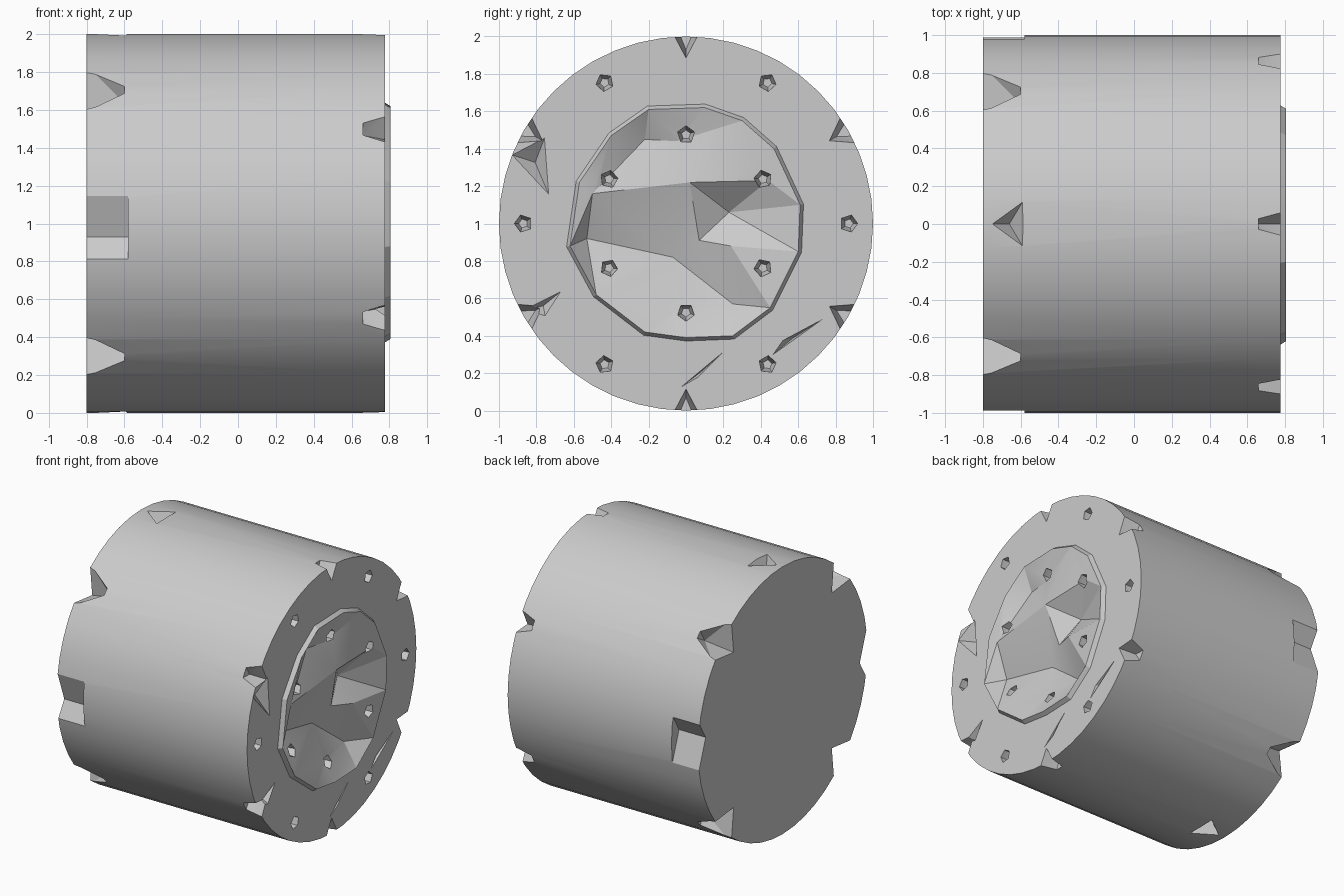
import bpy, bmesh, math
from mathutils import Vector
from mathutils.geometry import delaunay_2d_cdt

cube = bpy.data.objects.get("Cube")
if cube:
    bpy.data.objects.remove(cube, do_unlink=True)

SIDES, BACK, FACE, LIP = 48, -0.8, 0.775, 0.805

grey = bpy.data.materials.new("plain grey")
grey.use_nodes = True
grey.diffuse_color = (0.6, 0.6, 0.6, 1)
grey.node_tree.nodes["Principled BSDF"].inputs["Base Color"].default_value = (0.6, 0.6, 0.6, 1)


def make_object(name, bm):
    bmesh.ops.recalc_face_normals(bm, faces=bm.faces)
    mesh = bpy.data.meshes.new(name)
    bm.to_mesh(mesh)
    bm.free()
    mesh.materials.append(grey)
    obj = bpy.data.objects.new(name, mesh)
    bpy.context.collection.objects.link(obj)
    return obj


def polar(x, radius, degrees, tangent=0.0):
    """Point on the drum, with a sideways offset along the rim."""
    a = math.radians(degrees)
    return Vector((x, radius * math.cos(a) - tangent * math.sin(a),
                   1 + radius * math.sin(a) + tangent * math.cos(a)))


# Front face: outer edge, raised lip, crumpled centre
outer = [polar(FACE, 1, 360 * i / SIDES) for i in range(SIDES)]
lip_outline = [(.1, 1.62), (-.2, 1.61), (-.4, 1.47), (-.57, 1.22), (-.62, .88),
               (-.48, .62), (-.22, .42), (0, .39), (.25, .4), (.45, .55),
               (.6, .85), (.61, 1.1), (.47, 1.4), (.3, 1.55)]
lip = [Vector((LIP, y, z)) for y, z in lip_outline]
foot = [Vector((FACE, y * 1.03, 1 + (z - 1) * 1.03)) for y, z in lip_outline]
dents = [Vector((x, y, z)) for y, z, x in (
    (.02, 1.22, .8), (.44, 1.23, .8), (.23, 1.06, .66), (-.07, .82, .66),
    (.24, .88, .78), (.25, .57, .7), (-.05, .54, .74), (-.53, .92, .68),
    (-.5, 1.16, .79), (-.22, 1.45, .72), (-.05, 1.44, .75), (.07, .91, .72))]
points = outer + foot + lip + dents


def loop_edges(start, count):
    return [(start + i, start + (i + 1) % count) for i in range(count)]


n = len(lip)
edges = loop_edges(0, SIDES) + loop_edges(SIDES, n) + loop_edges(SIDES + n, n)
flat = [Vector((p.y, p.z)) for p in points]
_, _, triangles, origin, _, _ = delaunay_2d_cdt(flat, edges, [], 0, 1e-5)

# Drum: crumpled front, round side, flat back
bm = bmesh.new()
front = [bm.verts.new(p) for p in points]
back = [bm.verts.new((BACK, p.y, p.z)) for p in outer]
for tri in triangles:
    bm.faces.new([front[origin[i][0]] for i in tri])
for i in range(SIDES):
    j = (i + 1) % SIDES
    bm.faces.new((front[i], back[i], back[j], front[j]))
bm.faces.new(back)
drum = make_object("drum", bm)

# Cutters
cut = bmesh.new()


def carve(corners):
    bmesh.ops.convex_hull(cut, input=[cut.verts.new(p) for p in corners])


def bolt_hole(radius, degrees):
    centre = polar(0, radius, degrees)
    corners = []
    for x, r in ((0.84, 0.05), (0.71, 0.045), (0.66, 0.025)):
        for k in range(5):
            a = math.radians(72 * k + degrees)
            corners.append(Vector((x, centre.y + r * math.cos(a), centre.z + r * math.sin(a))))
    carve(corners)


def rim_notch(x_out, x_in, degrees, width, depth, taper=0.5):
    """Wedge cut into the edge of the drum, narrowing inwards."""
    carve([polar(x_out, 1.05, degrees, width), polar(x_out, 1.05, degrees, -width),
           polar(x_out, 1 - depth, degrees),
           polar(x_in, 1.05, degrees, width * taper), polar(x_in, 1.05, degrees, -width * taper),
           polar(x_in, 1 - depth * 0.5, degrees)])


for k in range(6):
    bolt_hole(0.87, 60 * k)
    bolt_hole(0.475, 30 + 60 * k)
    size = 0.1 if k in (1, 4) else 0.13
    rim_notch(0.84, 0.66, 30 + 60 * k, size, 0.14)

# Torn slivers in the front rim
for y1, z1, y2, z2, y3, z3 in ((-.71, .1 + 1, -.74, 1.5, -.97, 1.38),
                               (.24, .35, -.06, .1, .06, .17),
                               (.43, .27, .78, .52, .5, .37),
                               (-.64, .66, -.9, .53, -.75, .49)):
    tear = [Vector((0.8, y1, z1)), Vector((0.8, y2, z2)), Vector((0.8, y3, z3))]
    middle = sum(tear, Vector()) / 3
    carve(tear + [Vector((0.7, middle.y, middle.z))])

# Back rim: long slots at the sides, pockets above and below, corner notches
for degrees in (0, 180):
    carve([polar(x, r, degrees, t) for x in (-0.85, -0.58)
           for r, t in ((1.04, 0.29), (1.04, -0.29), (0.91, 0.07))])
for degrees in (90, 270):
    carve([polar(-0.57, 1.03, degrees, 0.15), polar(-0.57, 1.03, degrees, -0.15),
           polar(-0.77, 1.03, degrees), polar(-0.66, 0.87, degrees)])
for degrees in (45, 135, 225, 315):
    rim_notch(-0.85, -0.6, degrees, 0.2, 0.2, 0.2)

cutter = make_object("notch_cutter", cut)
cutter.hide_render = True
carving = drum.modifiers.new("carving", 'BOOLEAN')
carving.operation = 'DIFFERENCE'
carving.solver = 'EXACT'
carving.use_self = True
carving.object = cutter

bpy.ops.object.select_all(action='DESELECT')
bpy.context.view_layer.objects.active = drum
drum.select_set(True)
bpy.ops.object.modifier_apply(modifier=carving.name)
bpy.data.objects.remove(cutter, do_unlink=True)
bpy.ops.object.shade_smooth_by_angle(angle=math.radians(20))
